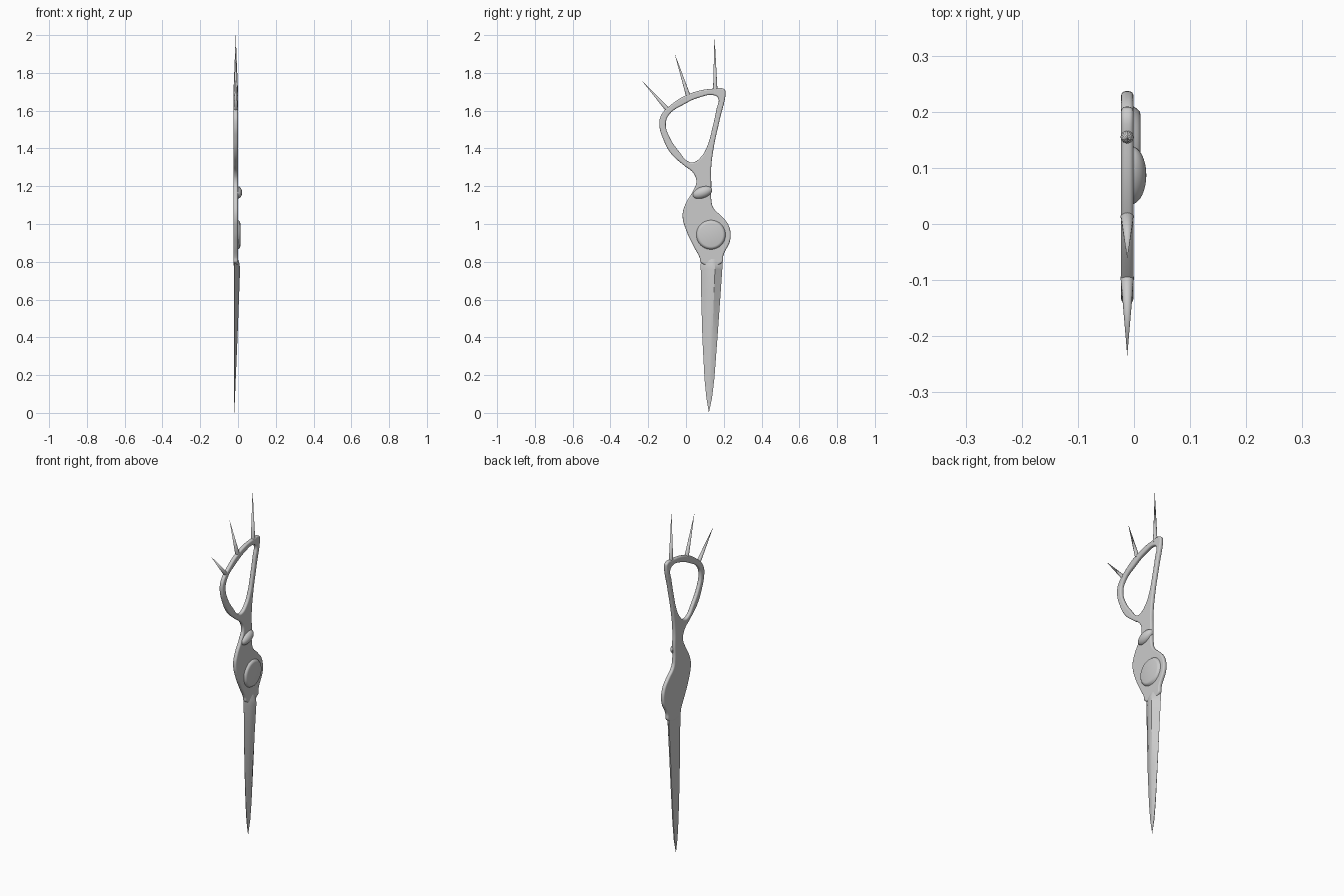
import bpy, bmesh, math
from mathutils import Vector

if "Cube" in bpy.data.objects:
    bpy.data.objects.remove(bpy.data.objects["Cube"])

XC = -0.012          # middle of the flat plate
BACK = -0.022        # flat back face


def finish(ob, angle=40):
    bpy.ops.object.select_all(action='DESELECT')
    ob.select_set(True)
    bpy.context.view_layer.objects.active = ob
    if ob.type == 'CURVE':
        bpy.ops.object.convert(target='MESH')
        ob = bpy.context.object
    bpy.ops.object.shade_smooth_by_angle(angle=math.radians(angle))
    return ob


def from_bmesh(name, bm):
    bmesh.ops.recalc_face_normals(bm, faces=bm.faces)
    me = bpy.data.meshes.new(name)
    bm.to_mesh(me)
    bm.free()
    ob = bpy.data.objects.new(name, me)
    bpy.context.collection.objects.link(ob)
    return ob


# Handle and guard: one rounded plate with a finger hole, (y, z) outlines
outer = [(.209, 1.695), (.203, 1.713), (.15, 1.717), (.02, 1.69), (-.077, 1.633),
         (-.132, 1.575), (-.141, 1.525), (-.12, 1.448), (-.077, 1.37), (-.013, 1.312),
         (.04, 1.268), (.055, 1.222), (.036, 1.173), (-.003, 1.105), (-.018, 1.046),
         (.003, .962), (.04, .883), (.072, .822), (.08, .795), (.19, .795),
         (.198, .835), (.235, .92), (.225, .994), (.188, 1.041), (.145, 1.085),
         (.134, 1.13), (.134, 1.21), (.133, 1.29), (.147, 1.406), (.179, 1.554)]
hole = [(.171, 1.665), (.15, 1.681), (.071, 1.67), (-.008, 1.635), (-.09, 1.578),
        (-.107, 1.53), (-.087, 1.459), (-.034, 1.38), (.008, 1.333), (.04, 1.327),
        (.082, 1.358), (.114, 1.416), (.14, 1.51), (.162, 1.61)]
cu = bpy.data.curves.new('handle_and_guard', 'CURVE')
cu.dimensions = '2D'
cu.fill_mode = 'BOTH'
cu.resolution_u = 6
cu.extrude = 0.003
cu.bevel_depth = 0.008
cu.offset = -0.008
cu.bevel_resolution = 3
for pts in (outer, hole):
    sp = cu.splines.new('BEZIER')
    sp.bezier_points.add(len(pts) - 1)
    sp.use_cyclic_u = True
    for bp, (y, z) in zip(sp.bezier_points, pts):
        bp.co = (y, z, 0)
        bp.handle_left_type = bp.handle_right_type = 'AUTO'
plate = bpy.data.objects.new('handle_and_guard', cu)
bpy.context.collection.objects.link(plate)
plate.rotation_euler = (math.pi / 2, 0, math.pi / 2)
plate.location.x = XC
finish(plate)

# Blade: flat back, thin edges, raised ridge; (z, left y, right y, ridge x)
sections = [(.83, .085, .185, -.006), (.79, .078, .194, .008), (.76, .078, .192, .011),
            (.6, .081, .181, .005), (.39, .087, .166, -.003), (.18, .098, .15, -.012),
            (.08, .108, .138, -.016)]
bm = bmesh.new()
rings = []
for z, a, b, x in sections:
    w = b - a
    prof = [(BACK, a + .05 * w), (-.018, a), (BACK + .7 * (x - BACK), a + .25 * w),
            (x, a + .5 * w), (x, a + .66 * w), (-.018, b), (BACK, b - .05 * w)]
    rings.append([bm.verts.new((px, py, z)) for px, py in prof])
for r, s in zip(rings, rings[1:]):
    for i in range(len(r)):
        j = (i + 1) % len(r)
        bm.faces.new((r[i], r[j], s[j], s[i]))
bm.faces.new(rings[0])
tip = bm.verts.new((-.02, .121, 0))
last = rings[-1]
for i in range(len(last)):
    bm.faces.new((last[i], last[(i + 1) % len(last)], tip))
finish(from_bmesh('blade', bm), 30)

# Pivot disc: low turned dome on the front face of the guard
bm = bmesh.new()
turn = [(-.006, .08), (0, .077), (.006, .073), (.010, .069), (.012, .062)]
N = 40
rings = [[bm.verts.new((x, .132 + r * math.cos(t * math.tau / N), .943 + r * math.sin(t * math.tau / N)))
          for t in range(N)] for x, r in turn]
for r, s in zip(rings, rings[1:]):
    for i in range(N):
        bm.faces.new((r[i], r[(i + 1) % N], s[(i + 1) % N], s[i]))
bm.faces.new(rings[-1])
bm.faces.new(rings[0])
finish(from_bmesh('pivot_disc', bm))

# Collar: slanted swelling across the neck, front side only
bpy.ops.mesh.primitive_uv_sphere_add(segments=32, ring_count=16, radius=1,
                                     location=(-.005, .087, 1.167),
                                     rotation=(math.radians(20), 0, 0))
collar = bpy.context.object
collar.name = 'neck_collar'
bm = bmesh.new()
bm.from_mesh(collar.data)
for v in bm.verts:
    v.co.x = max(v.co.x, -.2)
bm.to_mesh(collar.data)
bm.free()
collar.scale = (.027, .054, .03)
finish(collar)

# Spikes along the top of the handle
for n, (base, point) in enumerate([((-.095, 1.603), (-.235, 1.76)),
                                   ((.013, 1.675), (-.061, 1.905)),
                                   ((.155, 1.70), (.151, 2.0))]):
    p, q = Vector((XC, *base)), Vector((XC, *point))
    bpy.ops.mesh.primitive_cone_add(vertices=16, radius1=.012, radius2=0, depth=(q - p).length,
                                    location=(p + q) / 2,
                                    rotation=(q - p).to_track_quat('Z', 'Y').to_euler())
    bpy.context.object.name = f'spike_{n + 1}'
    finish(bpy.context.object)
